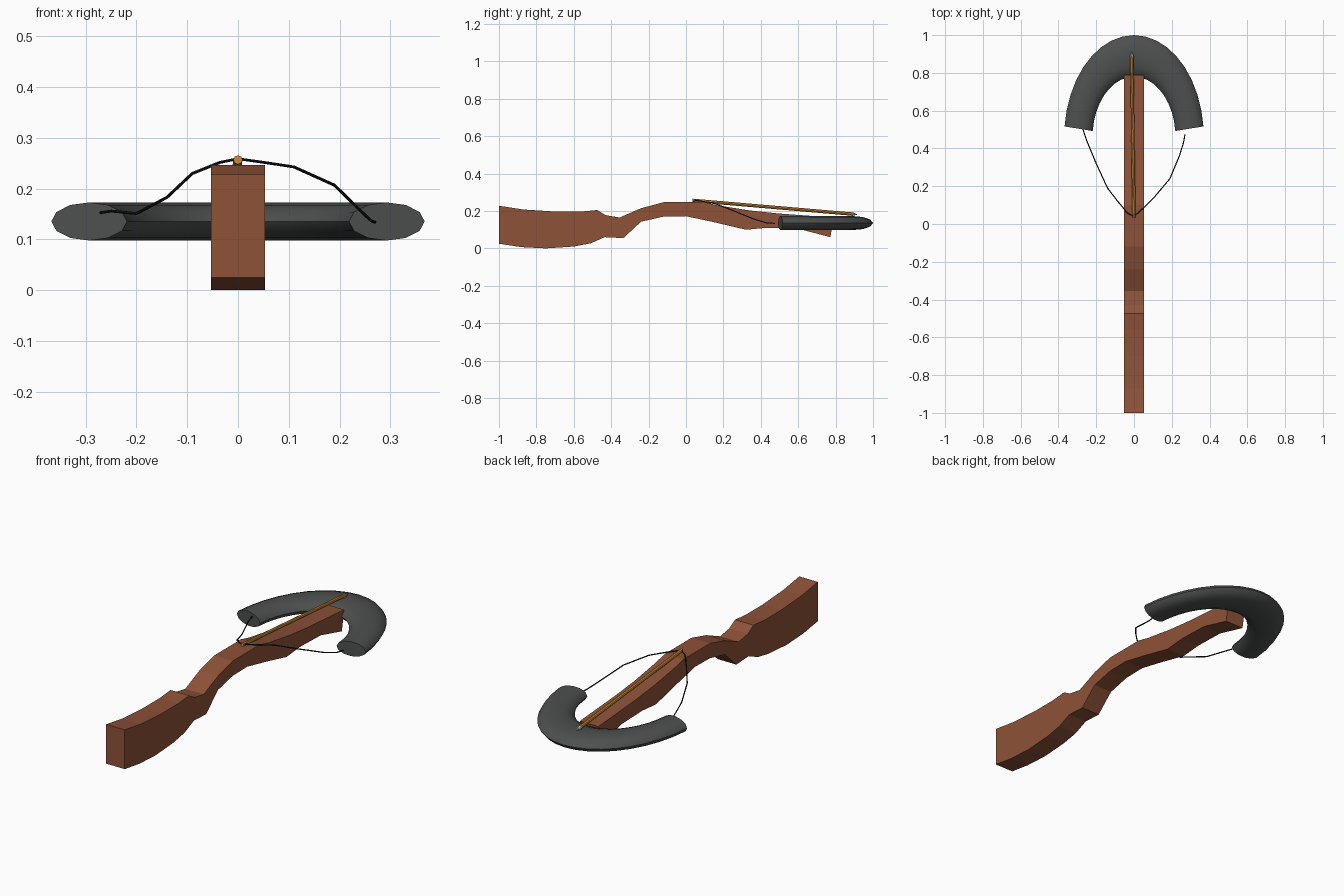
import bpy, bmesh, math
from mathutils import Vector

if "Cube" in bpy.data.objects:
    bpy.data.objects.remove(bpy.data.objects["Cube"])


def material(name, rgb):
    m = bpy.data.materials.new(name)
    m.diffuse_color = (*rgb, 1)
    m.use_nodes = True
    m.node_tree.nodes["Principled BSDF"].inputs["Base Color"].default_value = m.diffuse_color
    return m


def finish(name, bm, mat, smooth=False):
    bmesh.ops.recalc_face_normals(bm, faces=bm.faces)
    me = bpy.data.meshes.new(name)
    bm.to_mesh(me)
    bm.free()
    ob = bpy.data.objects.new(name, me)
    bpy.context.collection.objects.link(ob)
    me.materials.append(mat)
    if smooth:
        bpy.ops.object.select_all(action='DESELECT')
        ob.select_set(True)
        bpy.context.view_layer.objects.active = ob
        bpy.ops.object.shade_smooth_by_angle(angle=math.radians(40))
    return ob


def loft(bm, rings):
    """Skin a list of closed rings and cap both ends."""
    loops = [[bm.verts.new(p) for p in ring] for ring in rings]
    n = len(loops[0])
    for a, b in zip(loops, loops[1:]):
        for i in range(n):
            j = (i + 1) % n
            bm.faces.new((a[i], a[j], b[j], b[i]))
    bm.faces.new(loops[0])
    bm.faces.new(loops[-1])


def ring(centre, axis, radius, sides):
    side = axis.cross(Vector((0, 0, 1))).normalized()
    up = side.cross(axis).normalized()
    return [centre + radius * (math.cos(t) * side + math.sin(t) * up)
            for t in (2 * math.pi * i / sides for i in range(sides))]


wood = material("wood", (0.27, 0.085, 0.04))
dark = material("dark_metal", (0.075, 0.08, 0.08))
black = material("black_cord", (0.01, 0.01, 0.01))
orange = material("arrow_wood", (0.6, 0.25, 0.03))
steel = material("steel", (0.5, 0.5, 0.5))

# Stock: side profile extruded across the width
top = [(-1, .228), (-.87, .208), (-.7, .197), (-.56, .197), (-.475, .205),
       (-.43, .178), (-.355, .165), (-.24, .215), (-.12, .247), (.1, .247),
       (.17, .23), (.34, .203), (.49, .187), (.79, .165)]
bottom = [(.772, .06), (.6, .105), (.43, .11), (.32, .1), (.15, .14),
          (0, .172), (-.12, .17), (-.24, .143), (-.335, .055), (-.435, .06),
          (-.51, .027), (-.6, .01), (-.75, 0), (-.88, .007), (-1, .025)]
bm = bmesh.new()
loft(bm, [[(x, y, z) for y, z in top + bottom] for x in (-.053, .053)])
finish("stock", bm, wood)

# Bow limb: stretched partial torus with flattened section
bm = bmesh.new()
rings, steps, start = [], 18, math.radians(6.3)
for s in range(steps + 1):
    a = start + (math.pi - 2 * start) * s / steps
    r = []
    for i in range(12):
        t = 2 * math.pi * i / 12
        d = .295 + .075 * math.cos(t)
        r.append((d * math.cos(a), .457 + 1.467 * d * math.sin(a),
                  .1355 + .0375 * math.sin(t)))
    rings.append(r)
loft(bm, rings)
finish("bow_limb", bm, dark, True)

# Bowstring: thin tube through the drawn path
path = [Vector(p) for p in [
    (-.27, .5, .153), (-.25, .44, .156), (-.2, .32, .151), (-.14, .19, .183),
    (-.09, .125, .23), (-.035, .058, .252), (0, .04, .259), (.05, .085, .252),
    (.11, .145, .243), (.19, .24, .207), (.24, .36, .158), (.262, .43, .137),
    (.27, .475, .134)]]
bm = bmesh.new()
rings = []
for i, p in enumerate(path):
    axis = (path[min(i + 1, len(path) - 1)] - path[max(i - 1, 0)]).normalized()
    rings.append(ring(p, axis, .003, 6))
loft(bm, rings)
finish("bowstring", bm, black, True)

# Arrow shaft and pointed head
tail, neck, tip = Vector((0, .035, .257)), Vector((-.012, .885, .184)), Vector((-.012, .915, .181))
axis = (neck - tail).normalized()
bm = bmesh.new()
loft(bm, [ring(tail, axis, .009, 8), ring(neck, axis, .009, 8)])
finish("arrow_shaft", bm, orange, True)
bm = bmesh.new()
loft(bm, [ring(neck, axis, .012, 8), ring(tip, axis, .001, 8)])
finish("arrow_head", bm, steel)
